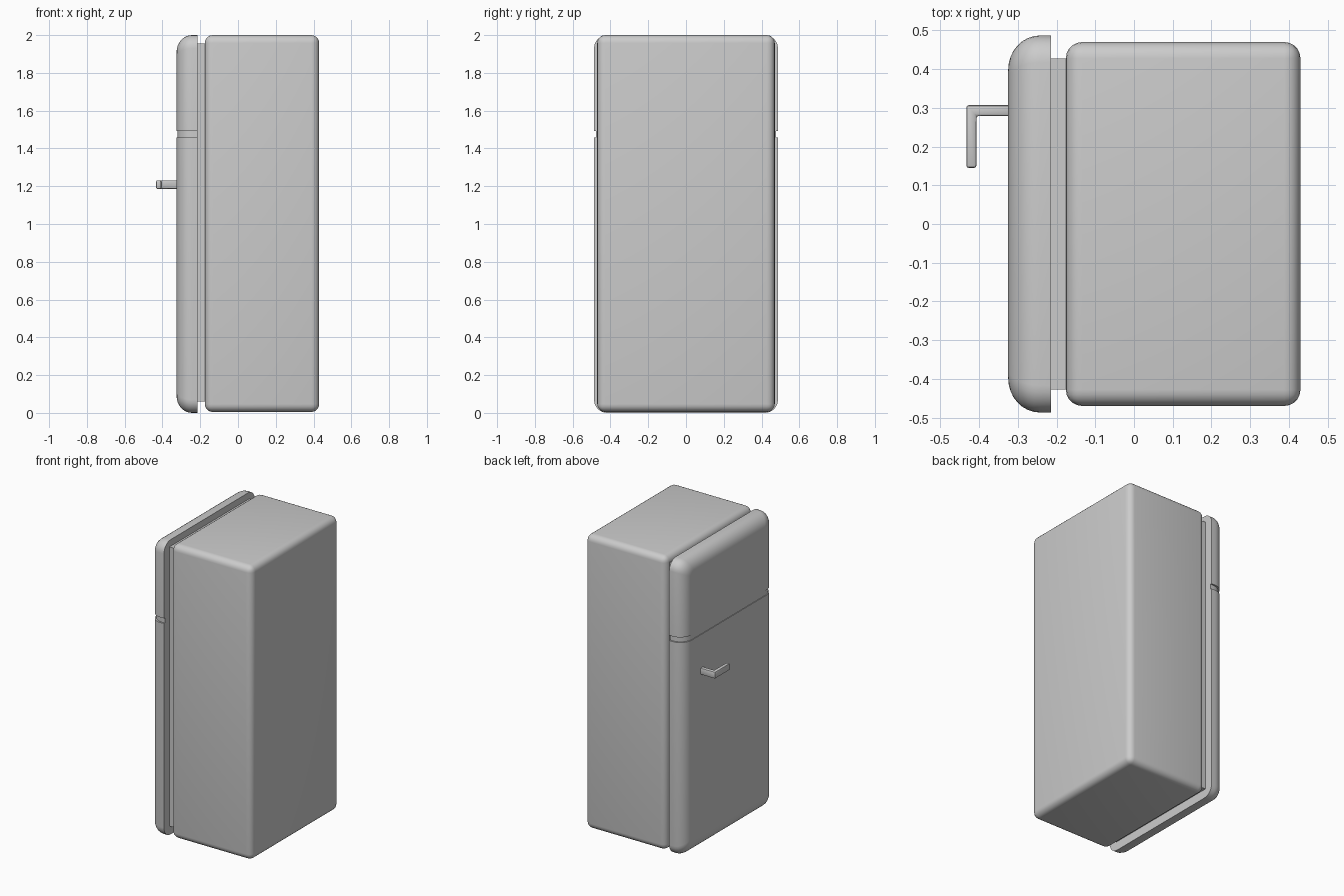
import bpy, bmesh, math
from mathutils import Vector

if "Cube" in bpy.data.objects:
    bpy.data.objects.remove(bpy.data.objects["Cube"])


def finish(name, bm):
    bmesh.ops.recalc_face_normals(bm, faces=bm.faces)
    me = bpy.data.meshes.new(name)
    bm.to_mesh(me)
    bm.free()
    ob = bpy.data.objects.new(name, me)
    bpy.context.collection.objects.link(ob)
    bpy.ops.object.select_all(action='DESELECT')
    ob.select_set(True)
    bpy.context.view_layer.objects.active = ob
    bpy.ops.object.shade_smooth_by_angle(angle=math.radians(35))
    return ob


def box(name, lo, hi, bevel=0.0, segs=5):
    bm = bmesh.new()
    bmesh.ops.create_cube(bm, size=1)
    lo, hi = Vector(lo), Vector(hi)
    for v in bm.verts:
        v.co = (lo + hi) / 2 + v.co * (hi - lo)
    if bevel:
        bmesh.ops.bevel(bm, geom=bm.edges[:], offset=bevel, segments=segs,
                        profile=0.5, affect='EDGES')
    return finish(name, bm)


def rounded_loop(x, inset, r, n=6):
    """Rounded rectangle in the y-z plane."""
    hy, hz = 0.487 - inset, 1.0 - inset
    pts = []
    for k, (sy, sz) in enumerate(((1, 1), (-1, 1), (-1, -1), (1, -1))):
        for i in range(n + 1):
            a = math.pi / 2 * (k + i / n)
            pts.append((x, sy * (hy - r) + r * math.cos(a),
                        1 + sz * (hz - r) + r * math.sin(a)))
    return pts


def door_slice(name, z0, z1, shrink=0.0):
    """Pillow-fronted door shell, cut to the height range z0..z1."""
    bm = bmesh.new()
    rows = [(-0.215, 0.0)]
    for i in range(9):
        t = math.pi / 2 * i / 8
        rows.append((-0.243 - 0.082 * math.sin(t), 0.088 * (1 - math.cos(t))))
    loops = []
    for x, d in rows:
        x += shrink * 0.4 if x < -0.22 else 0
        loops.append([bm.verts.new(p) for p in
                      rounded_loop(x, d + shrink, max(0.07 - 0.5 * d, 0.02))])
    for a, b in zip(loops, loops[1:]):
        for i in range(len(a)):
            j = (i + 1) % len(a)
            bm.faces.new((a[i], a[j], b[j], b[i]))
    bm.faces.new(loops[0])
    bm.faces.new(loops[-1])
    for z, n in ((z0, -1), (z1, 1)):
        if 0 < z < 2:
            cut = bmesh.ops.bisect_plane(
                bm, geom=bm.verts[:] + bm.edges[:] + bm.faces[:],
                plane_co=(0, 0, z), plane_no=(0, 0, n), clear_outer=True)
            edges = [e for e in cut['geom_cut'] if isinstance(e, bmesh.types.BMEdge)]
            bmesh.ops.contextual_create(bm, geom=edges)
    return finish(name, bm)


# Cabinet and the recessed seal behind the doors
box("cabinet", (-0.176, -0.47, 0.005), (0.43, 0.47, 2.0), 0.042)
box("door_seal", (-0.22, -0.428, 0.06), (-0.165, 0.428, 1.955))

# Two doors with a shallow recessed strip between
door_slice("lower_door", 0.0, 1.457)
door_slice("upper_door", 1.492, 2.0)
door_slice("door_gap_strip", 1.45, 1.50, 0.01)

# L-shaped handle: mitred path in x-y, extruded in z
path = [(-0.32, 0.307), (-0.433, 0.307), (-0.433, 0.145),
        (-0.407, 0.145), (-0.407, 0.279), (-0.32, 0.279)]
bm = bmesh.new()
face = bm.faces.new([bm.verts.new((x, y, 1.186)) for x, y in path])
ext = bmesh.ops.extrude_face_region(bm, geom=[face])
for v in ext['geom']:
    if isinstance(v, bmesh.types.BMVert):
        v.co.z = 1.231
bmesh.ops.bevel(bm, geom=bm.edges[:], offset=0.006, segments=2,
                profile=0.5, affect='EDGES')
finish("door_handle", bm)
